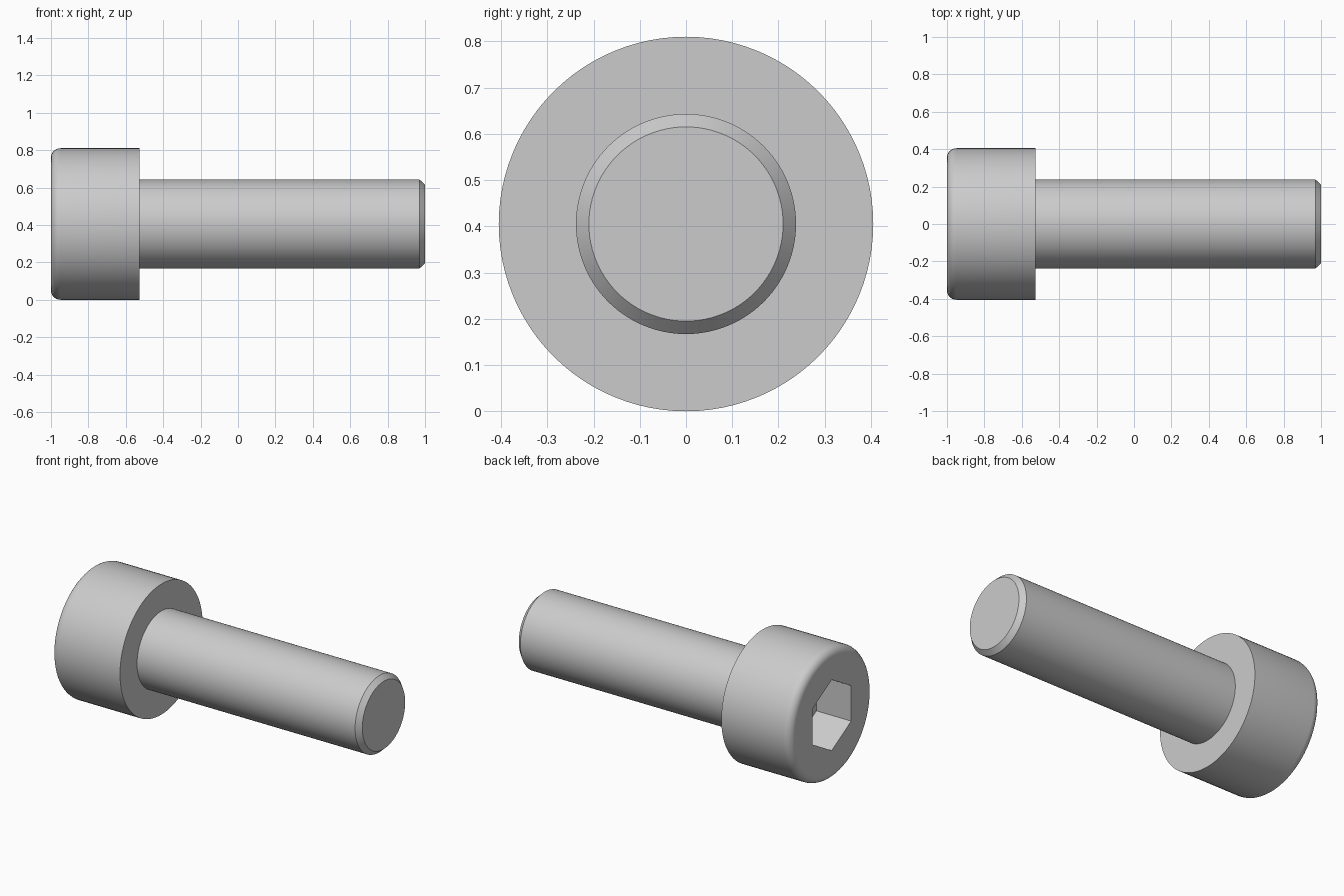
import bpy, bmesh
from math import sin, cos, pi

if "Cube" in bpy.data.objects:
    bpy.data.objects.remove(bpy.data.objects["Cube"])

SEG = 96          # divisible by 6 so the hex corners land on vertices
AXIS_Z = 0.405    # height of the screw axis
HEX_APOTHEM = 0.19
FILLET = 0.05


def round_ring(radius):
    return lambda a: radius


def hex_ring(a):
    # Polar radius of a hexagon with corners pointing up and down
    return HEX_APOTHEM / cos(a % (pi / 3) - pi / 6)


# Sections from socket floor, out over the head and along the shank to the tip
sections = [(-0.762, hex_ring), (-1.0, hex_ring)]
for i in range(9):
    t = i / 8 * pi / 2
    sections.append((-1 + FILLET * (1 - cos(t)),
                     round_ring(0.405 - FILLET + FILLET * sin(t))))
sections += [(x, round_ring(r)) for x, r in
             [(-0.526, 0.405), (-0.526, 0.238), (0.97, 0.238), (1.0, 0.21)]]

# Loft the sections into one closed skin
bm = bmesh.new()
rings = []
for x, radius in sections:
    ring = []
    for k in range(SEG):
        a = 2 * pi * k / SEG
        r = radius(a)
        ring.append(bm.verts.new((x, r * sin(a), AXIS_Z + r * cos(a))))
    rings.append(ring)
for p, q in zip(rings, rings[1:]):
    for k in range(SEG):
        n = (k + 1) % SEG
        bm.faces.new((p[k], p[n], q[n], q[k]))
bm.faces.new(rings[0])     # socket floor
bm.faces.new(rings[-1])    # shank tip
bmesh.ops.recalc_face_normals(bm, faces=bm.faces)

mesh = bpy.data.meshes.new("socket_head_screw")
bm.to_mesh(mesh)
bm.free()
screw = bpy.data.objects.new("socket_head_screw", mesh)
bpy.context.collection.objects.link(screw)

# Smooth the round surfaces, keep the machined edges crisp
bpy.context.view_layer.objects.active = screw
screw.select_set(True)
bpy.ops.object.shade_smooth_by_angle(angle=pi / 6)
